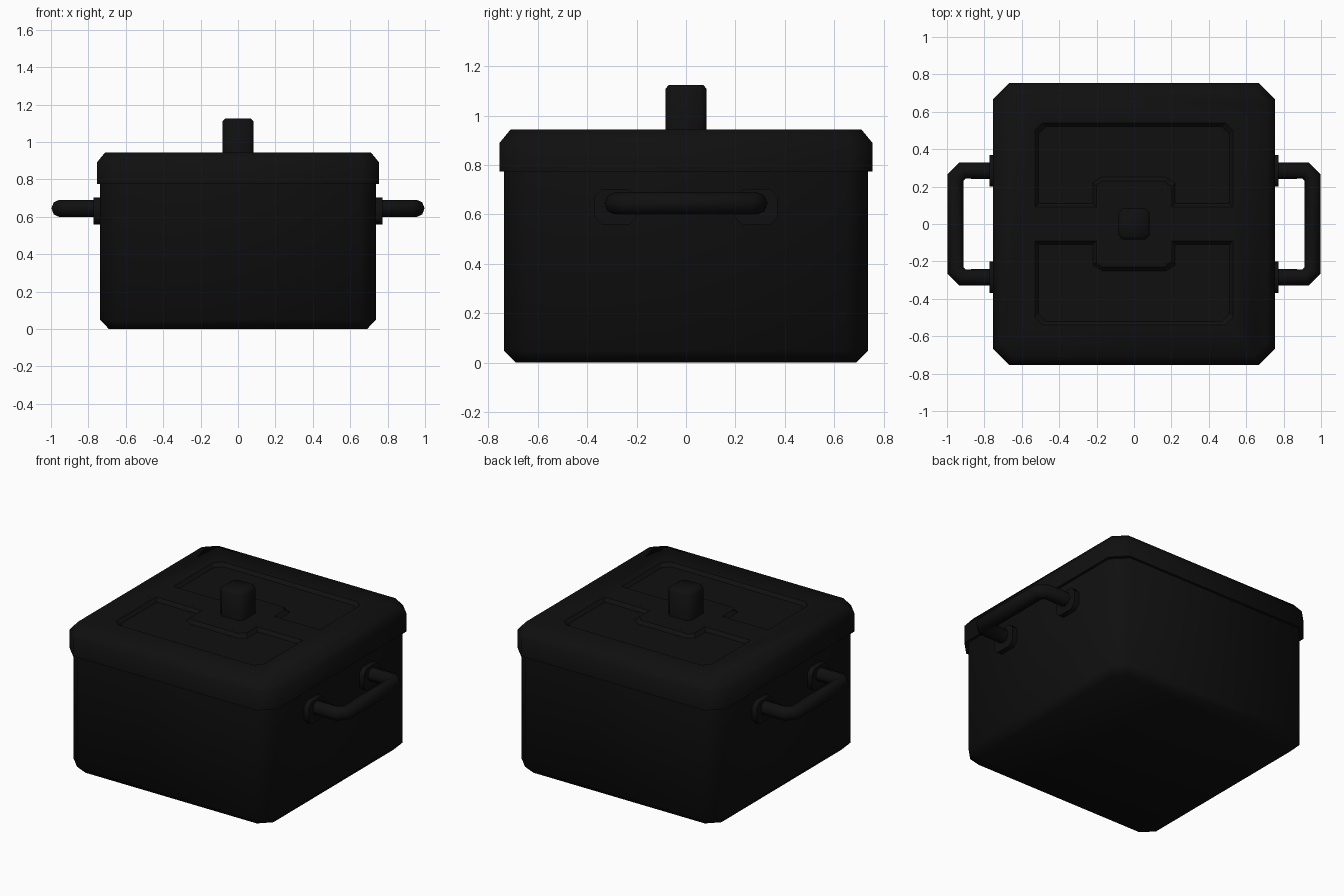
import bpy
import bmesh

cube = bpy.data.objects.get("Cube")
if cube:
    bpy.data.objects.remove(cube, do_unlink=True)

black = bpy.data.materials.new("black_enamel")
black.use_nodes = True
colour = (0.005, 0.005, 0.005, 1)
black.diffuse_color = colour
black.node_tree.nodes["Principled BSDF"].inputs["Base Color"].default_value = colour


def finish(obj, angle=0.9):
    """Colour and smooth a part, keeping square edges sharp."""
    obj.data.materials.clear()
    obj.data.materials.append(black)
    bpy.ops.object.select_all(action="DESELECT")
    obj.select_set(True)
    bpy.context.view_layer.objects.active = obj
    bpy.ops.object.shade_smooth_by_angle(angle=angle)
    return obj


def octagon(a, b, c):
    """Rectangle of half sizes a, b with corners cut by c."""
    return [(a, -b + c), (a, b - c), (a - c, b), (-a + c, b),
            (-a, b - c), (-a, -b + c), (-a + c, -b), (a - c, -b)]


def loft(name, layers, centre=(0, 0, 0), along_x=False):
    """Stack outlines given as (height, points) into a closed solid."""
    bm = bmesh.new()
    rings = []
    for h, pts in layers:
        rings.append([bm.verts.new((h, u, v) if along_x else (u, v, h)) for u, v in pts])
    n = len(rings[0])
    for low, high in zip(rings, rings[1:]):
        for i in range(n):
            j = (i + 1) % n
            bm.faces.new((low[i], low[j], high[j], high[i]))
    bm.faces.new(rings[0][::-1])
    bm.faces.new(rings[-1])
    bmesh.ops.translate(bm, verts=bm.verts, vec=centre)
    bmesh.ops.recalc_face_normals(bm, faces=bm.faces)
    mesh = bpy.data.meshes.new(name)
    bm.to_mesh(mesh)
    bm.free()
    obj = bpy.data.objects.new(name, mesh)
    bpy.context.collection.objects.link(obj)
    return obj


# Pot body and lid
finish(loft("pot_body", [(0, octagon(.69, .69, .07)),
                         (.05, octagon(.738, .738, .09)),
                         (.8, octagon(.738, .738, .09))]))
lid = loft("lid", [(.775, octagon(.755, .755, .09)),
                   (.89, octagon(.755, .755, .09)),
                   (.945, octagon(.71, .71, .07))])


def panel(s, g):
    """Notched panel outline, shrunk by g; s picks the back or front half."""
    half = [(.2 + g, .09 + g), (.53 - g, .09 + g), (.53 - g, .5 - g), (.49 - g, .54 - g)]
    right = [(.17, .23 + g), (.2 + g, .2 + g)] + half
    return [(x, s * y) for x, y in right + [(-x, y) for x, y in right[::-1]]]


# Shallow sunken panels in the lid
for side, s in (("back", 1), ("front", -1)):
    cutter = loft(side + "_panel_cutter", [(.925, panel(s, .02)), (.965, panel(s, -.02))])
    cutter.hide_render = True
    cutter.hide_viewport = True
    cut = lid.modifiers.new(side + "_panel", "BOOLEAN")
    cut.object = cutter
    cut.operation = "DIFFERENCE"
    cut.solver = "EXACT"
finish(lid)

# Lid knob
finish(loft("lid_knob", [(.93, octagon(.084, .084, .025)),
                         (1.108, octagon(.084, .084, .025)),
                         (1.125, octagon(.07, .07, .02))]))

# Side handles with their mounts
for side, s in (("left", 1), ("right", -1)):
    curve = bpy.data.curves.new(side + "_handle", "CURVE")
    curve.dimensions = "3D"
    curve.bevel_depth = .046
    curve.bevel_resolution = 2
    curve.use_fill_caps = True
    half = [(.72, .285), (.918, .285), (.955, .248)]
    path = half + [(x, -y) for x, y in half[::-1]]
    spline = curve.splines.new("POLY")
    spline.points.add(len(path) - 1)
    for p, (x, y) in zip(spline.points, path):
        p.co = (s * x, y, .645, 1)
    handle = bpy.data.objects.new(side + "_handle", curve)
    bpy.context.collection.objects.link(handle)
    bpy.ops.object.select_all(action="DESELECT")
    handle.select_set(True)
    bpy.context.view_layer.objects.active = handle
    bpy.ops.object.convert(target="MESH")
    finish(bpy.context.view_layer.objects.active)

    for end, t in (("back", 1), ("front", -1)):
        plate = octagon(.085, .072, .03)
        finish(loft(f"{side}_{end}_handle_mount", [(s * .72, plate), (s * .772, plate)],
                    (0, t * .285, .63), along_x=True))
